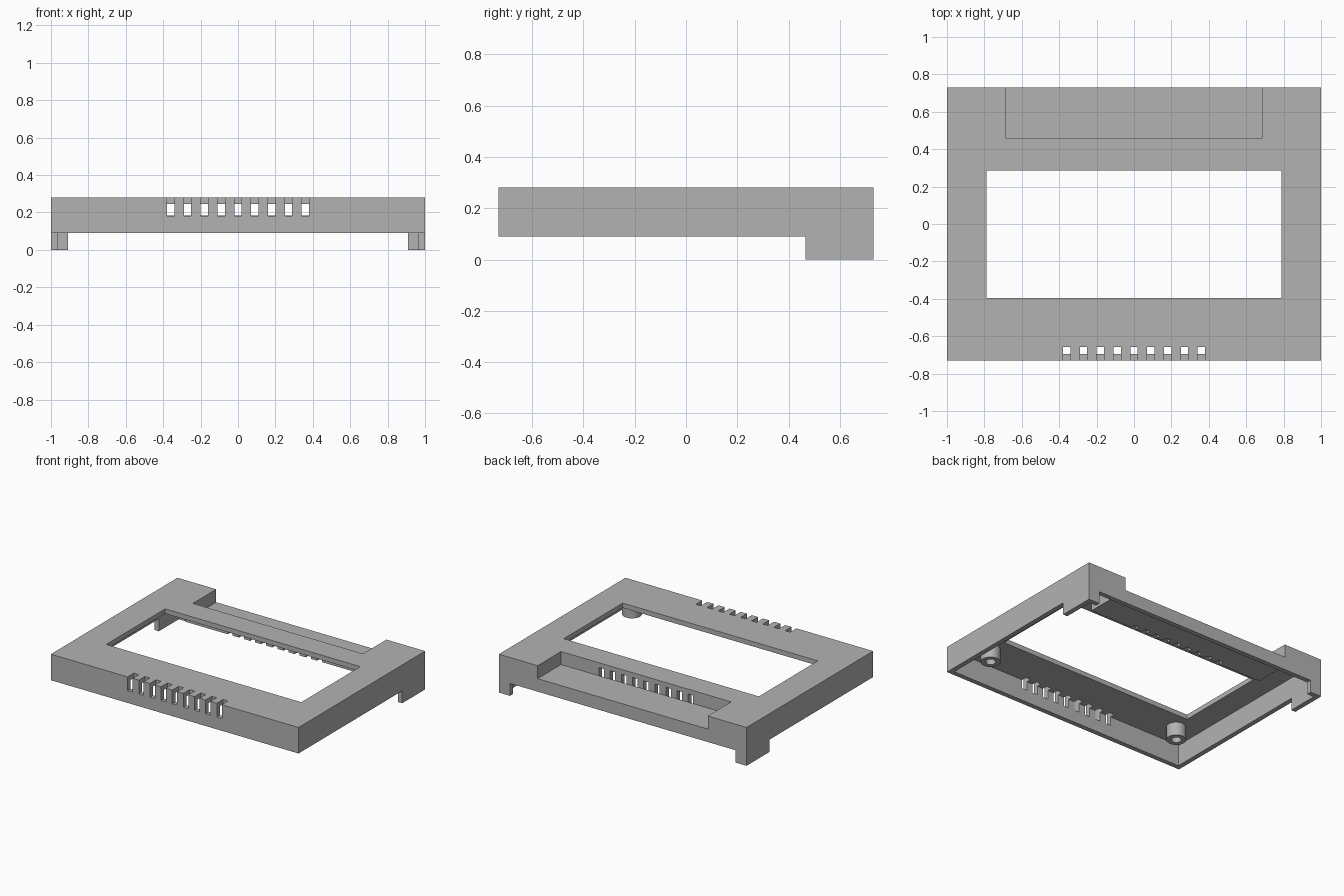
import bpy
import bmesh
from mathutils import Matrix, Vector

if "Cube" in bpy.data.objects:
    bpy.data.objects.remove(bpy.data.objects["Cube"], do_unlink=True)

WALL = 0.035
TOP, RIM = 0.28, 0.09          # lid surface and lower rim
HX, HY = 1.0, 0.73             # half width and half depth
SLOTS = [-0.36 + 0.09 * i for i in range(9)]

grey = bpy.data.materials.new("matte_grey")
grey.use_nodes = True
GREY = (0.45, 0.45, 0.45, 1)
grey.diffuse_color = GREY
grey.node_tree.nodes["Principled BSDF"].inputs["Base Color"].default_value = GREY


def make_object(name, bm):
    mesh = bpy.data.meshes.new(name)
    bm.to_mesh(mesh)
    bm.free()
    mesh.materials.append(grey)
    obj = bpy.data.objects.new(name, mesh)
    bpy.context.collection.objects.link(obj)
    return obj


def box(name, x, y, z):
    lo, hi = Vector((x[0], y[0], z[0])), Vector((x[1], y[1], z[1]))
    bm = bmesh.new()
    fit = Matrix.Translation((lo + hi) / 2) @ Matrix.Diagonal((*(hi - lo), 1))
    bmesh.ops.create_cube(bm, size=1, matrix=fit)
    return make_object(name, bm)


def cylinder(name, x, y, radius, z):
    bm = bmesh.new()
    bmesh.ops.create_cone(bm, cap_ends=True, segments=32, radius1=radius, radius2=radius,
                          depth=z[1] - z[0], matrix=Matrix.Translation((x, y, sum(z) / 2)))
    return make_object(name, bm)


def combine(target, tool, operation="DIFFERENCE"):
    """Apply a boolean to the target and discard the tool."""
    mod = target.modifiers.new(operation, "BOOLEAN")
    mod.operation, mod.solver, mod.object = operation, "EXACT", tool
    bpy.context.view_layer.update()
    graph = bpy.context.evaluated_depsgraph_get()
    result = bpy.data.meshes.new_from_object(target.evaluated_get(graph))
    target.modifiers.clear()
    target.data = result
    bpy.data.objects.remove(tool, do_unlink=True)


# Solid outer block with a foot under each back corner
body = box("cover_shell", (-HX, HX), (-HY, HY), (0, TOP))
combine(body, box("front_clearance", (-1.1, 1.1), (-0.9, 0.465), (-0.1, RIM)))
combine(body, box("back_clearance", (-0.91, 0.91), (0.4, 0.9), (-0.1, RIM)))

# Recess in the top along the back
RX, RY, RZ = 0.687, 0.46, 0.185
combine(body, box("recess", (-RX, RX), (RY, 0.9), (RZ, 0.4)))

# Hollow underside, keeping a wall around the recess
cavity = box("cavity", (WALL - HX, HX - WALL), (WALL - HY, HY - WALL), (-0.2, TOP - WALL))
combine(cavity, box("recess_wall", (-RX - WALL, RX + WALL), (RY - WALL, 0.9), (RZ - WALL, 0.4)))
combine(body, cavity)

# Display window
combine(body, box("window", (-0.788, 0.788), (-0.395, 0.285), (0.2, 0.4)))

# Vent slots through the front edge and the recess wall
for x in SLOTS:
    span = (x - 0.02, x + 0.02)
    combine(body, box("front_vent", span, (-0.9, -0.658), (0.18, 0.4)))
    combine(body, box("recess_vent", span, (0.38, RY), (0.1, TOP - WALL)))
    # Restore the recess floor level outside the wall is not needed: slots stop at the wall

# Hollow screw posts under the front corners
for side, x in (("right", -0.8), ("left", 0.8)):
    post = cylinder(side + "_screw_post", x, -0.52, 0.066, (0.148, TOP - WALL + 0.005))
    combine(post, cylinder("screw_hole", x, -0.52, 0.034, (0.1, TOP - WALL)))
    for face in post.data.polygons:
        face.use_smooth = abs(face.normal.z) < 0.5
    for edge in post.data.edges:
        a, b = (post.data.vertices[i].co for i in edge.vertices)
        edge.use_edge_sharp = abs(a.z - b.z) < 0.001
